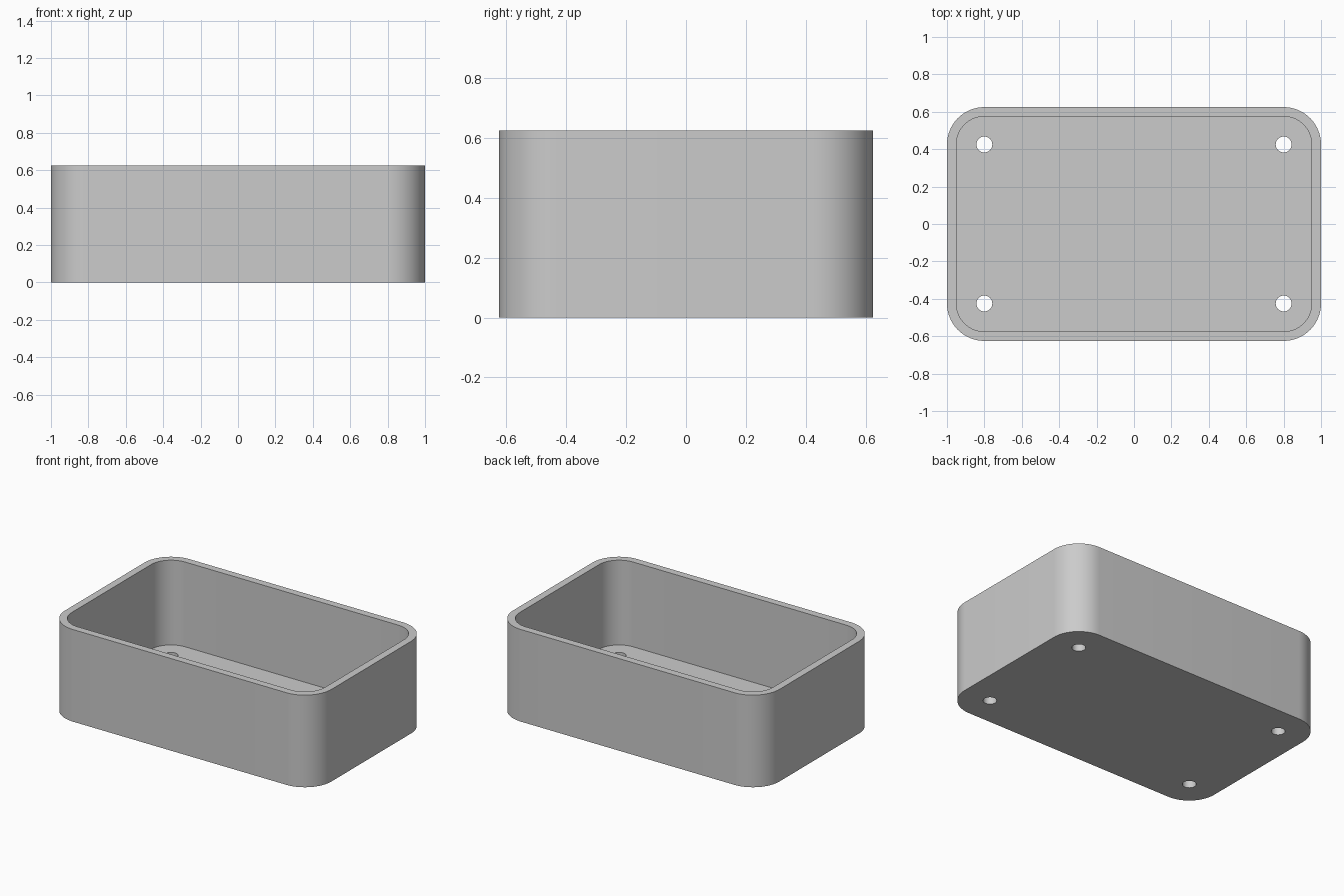
import bpy, bmesh
from math import pi, sin, cos, radians

cube = bpy.data.objects.get("Cube")
if cube:
    bpy.data.objects.remove(cube, do_unlink=True)

LENGTH, WIDTH, HEIGHT = 2.0, 1.25, 0.625
WALL, CORNER = 0.05, 0.2
HOLE_RADIUS = 0.0425
HOLE_X, HOLE_Y = LENGTH / 2 - CORNER, WIDTH / 2 - CORNER

grey = bpy.data.materials.new("Light grey plastic")
grey.use_nodes = True
colour = (0.6, 0.6, 0.6, 1)
grey.diffuse_color = colour
grey.node_tree.nodes["Principled BSDF"].inputs["Base Color"].default_value = colour


def arc(cx, cy, radius, start, sweep, steps):
    angles = [start + sweep * i / steps for i in range(steps + 1)]
    return [(cx + radius * cos(a), cy + radius * sin(a)) for a in angles]


def rounded_outline(inset):
    """Rounded rectangle; all insets share the same corner centres."""
    points = []
    for i, (sx, sy) in enumerate([(1, 1), (-1, 1), (-1, -1), (1, -1)]):
        points += arc(sx * HOLE_X, sy * HOLE_Y, CORNER - inset, i * pi / 2, pi / 2, 16)
    return points


def prism(name, outline, bottom, top):
    bm = bmesh.new()
    base = bm.faces.new([bm.verts.new((x, y, bottom)) for x, y in outline])
    walls = bmesh.ops.extrude_face_region(bm, geom=[base])
    raised = [v for v in walls["geom"] if isinstance(v, bmesh.types.BMVert)]
    bmesh.ops.translate(bm, verts=raised, vec=(0, 0, top - bottom))
    bmesh.ops.recalc_face_normals(bm, faces=bm.faces)
    mesh = bpy.data.meshes.new(name)
    bm.to_mesh(mesh)
    bm.free()
    mesh.materials.append(grey)
    obj = bpy.data.objects.new(name, mesh)
    bpy.context.collection.objects.link(obj)
    return obj


# Outer body
tray = prism("open_box", rounded_outline(0), 0, HEIGHT)

# Cavity and the four floor holes
cutters = [prism("cavity_cutter", rounded_outline(WALL), WALL, HEIGHT + WALL)]
for sx in (-1, 1):
    for sy in (-1, 1):
        circle = arc(sx * HOLE_X, sy * HOLE_Y, HOLE_RADIUS, 0, 2 * pi, 32)[:-1]
        cutters.append(prism("hole_cutter", circle, -WALL, 2 * WALL))

bpy.ops.object.select_all(action="DESELECT")
tray.select_set(True)
bpy.context.view_layer.objects.active = tray
for cutter in cutters:
    cutter.hide_render = True
    cut = tray.modifiers.new(cutter.name, "BOOLEAN")
    cut.operation = "DIFFERENCE"
    cut.solver = "EXACT"
    cut.object = cutter
    bpy.ops.object.modifier_apply(modifier=cut.name)
    bpy.data.objects.remove(cutter, do_unlink=True)

# Smooth corners, crisp rims
bpy.ops.object.shade_smooth_by_angle(angle=radians(30))
